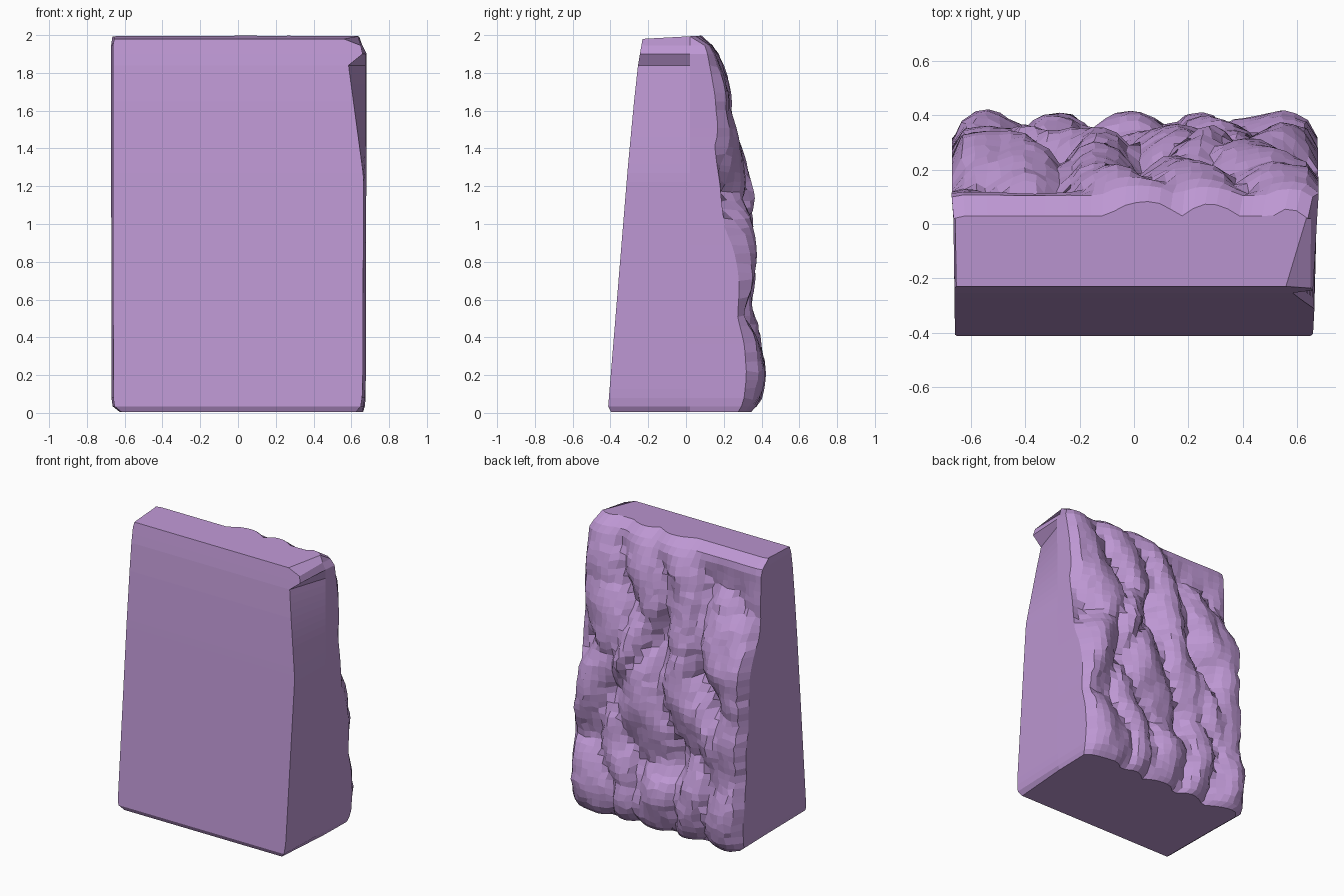
import bpy, bmesh, math, random
from mathutils import Vector, noise

random.seed(4)
if "Cube" in bpy.data.objects:
    bpy.data.objects.remove(bpy.data.objects["Cube"], do_unlink=True)

COLUMNS, ROWS = 32, 38

# Side profiles as (height, depth): leaning front, rock crests and groove floors
FRONT = [(0, -.395), (.035, -.412), (1.3, -.308), (1.65, -.275), (1.85, -.253), (1.98, -.23)]
CREST = [(0, .35), (.05, .385), (.2, .415), (.35, .41), (.55, .36), (.8, .365), (1.2, .355),
         (1.4, .30), (1.6, .235), (1.8, .22), (1.9, .19), (1.94, .165), (1.98, .12)]
FLOOR = [(0, .28), (.05, .31), (.2, .31), (.4, .275), (.8, .235), (1.2, .195), (1.6, .135),
         (1.9, .125), (1.945, .11), (1.98, .03)]
# Front corner on the +x side, with the broken chip below the top
CHIP = [(0, .62), (.035, .65), (.1, .66), (1.25, .665), (1.84, .585), (1.9, .66), (1.945, .65),
        (1.98, .56)]
RIGHT = [(0, .655), (.05, .67), (1.9, .675), (1.98, .635)]
LEFT = [(0, .61), (.04, .66), (1.97, .662), (1.98, .655)]

# Rock ridges: centre x, centre z, half width, half height, lean
RIDGES = [
    (.50, 1.50, .20, .52, .05), (.53, .85, .19, .42, -.1), (.53, .2, .19, .38, 0),
    (.20, 1.68, .15, .38, .1), (.27, 1.22, .16, .38, -.15), (.10, .85, .24, .42, .1),
    (.30, .45, .15, .42, .1), (.28, .14, .14, .27, 0), (.03, .2, .18, .36, -.05),
    (-.08, 1.58, .17, .52, .2), (-.20, 1.0, .15, .47, .15), (-.26, .25, .16, .44, 0),
    (-.44, 1.35, .18, .40, .3), (-.58, 1.2, .19, .42, .05), (-.52, .68, .17, .40, -.15),
    (-.56, .22, .19, .40, 0), (-.36, .72, .11, .38, .2),
]


def curve(points, z):
    """Linear interpolation along a profile."""
    for (z0, a), (z1, b) in zip(points, points[1:]):
        if z <= z1:
            return a + (b - a) * max(0, z - z0) / (z1 - z0)
    return points[-1][1]


def rock_depth(x, z):
    """Back surface: angular boulders that meet in sharp grooves."""
    warp = noise.noise_vector(Vector((x * 4, z * 3, 1))) * .045
    wave = .045 * math.sin(5 * z + 3 * x)
    swell = 0
    for cx, cz, rx, rz, lean in RIDGES:
        dx = abs(x + wave + warp.x - cx - lean * (z - cz)) / rx
        dz = abs(z + warp.y - cz) / rz
        swell = max(swell, max(0, 1 - dx ** 1.8 - dz ** 2) ** .6)
    fade = min(1, (1.98 - z) * 4)
    floor = curve(FLOOR, z) - .035 * fade * (1 - (x / .69) ** 4)
    rough = noise.noise(Vector((x * 8, z * 5, 2))) * .022 * fade
    return floor + (curve(CREST, z) - floor) * swell + rough


def make_ring(bm, z, last):
    """One closed horizontal outline of the slab."""
    front, right, left = curve(FRONT, z), curve(RIGHT, z), curve(LEFT, z)
    points = [(-left, front, z), (curve(CHIP, z), front, z), (right, .02, z)]
    for i in range(COLUMNS):
        t = i / (COLUMNS - 1)
        x = right + .006 - t * (right + left + .016)
        px, pz = x, z
        inner = 0 < i < COLUMNS - 1
        if inner and .06 < z < 1.88:
            px += random.uniform(-.011, .011)
            pz += random.uniform(-.012, .012)
        # Outer columns are rounded back towards the plain sides
        y = rock_depth(x, z)
        if not inner:
            y = .5 * (y + curve(FLOOR, z)) - .01
        points.append((px, y, pz))
    points.append((-left - .004, .02, z))
    if last:
        points = [(x, y, z + .055 * (y + .23)) for x, y, z in points]
    return [bm.verts.new(p) for p in points]


# Slab lofted from bottom to top, with the chip and chamfer heights included
heights = [.005, .035] + [.08 + 1.76 * j / (ROWS - 1) for j in range(ROWS)] + [1.9, 1.945, 1.98]
bm = bmesh.new()
rings = [make_ring(bm, z, z == heights[-1]) for z in heights]
for low, high in zip(rings, rings[1:]):
    n = len(low)
    for i in range(n):
        k = (i + 1) % n
        bm.faces.new((low[i], low[k], high[k], high[i]))
bm.faces.new(list(reversed(rings[0])))
bm.faces.new(rings[-1])
bmesh.ops.recalc_face_normals(bm, faces=bm.faces)
mesh = bpy.data.meshes.new("stone_slab")
bm.to_mesh(mesh)
bm.free()
slab = bpy.data.objects.new("stone_slab", mesh)
bpy.context.collection.objects.link(slab)

# Single lilac stone colour
stone = bpy.data.materials.new("lilac_stone")
stone.use_nodes = True
colour = (.51, .31, .65, 1)
stone.diffuse_color = colour
stone.node_tree.nodes["Principled BSDF"].inputs["Base Color"].default_value = colour
mesh.materials.append(stone)
